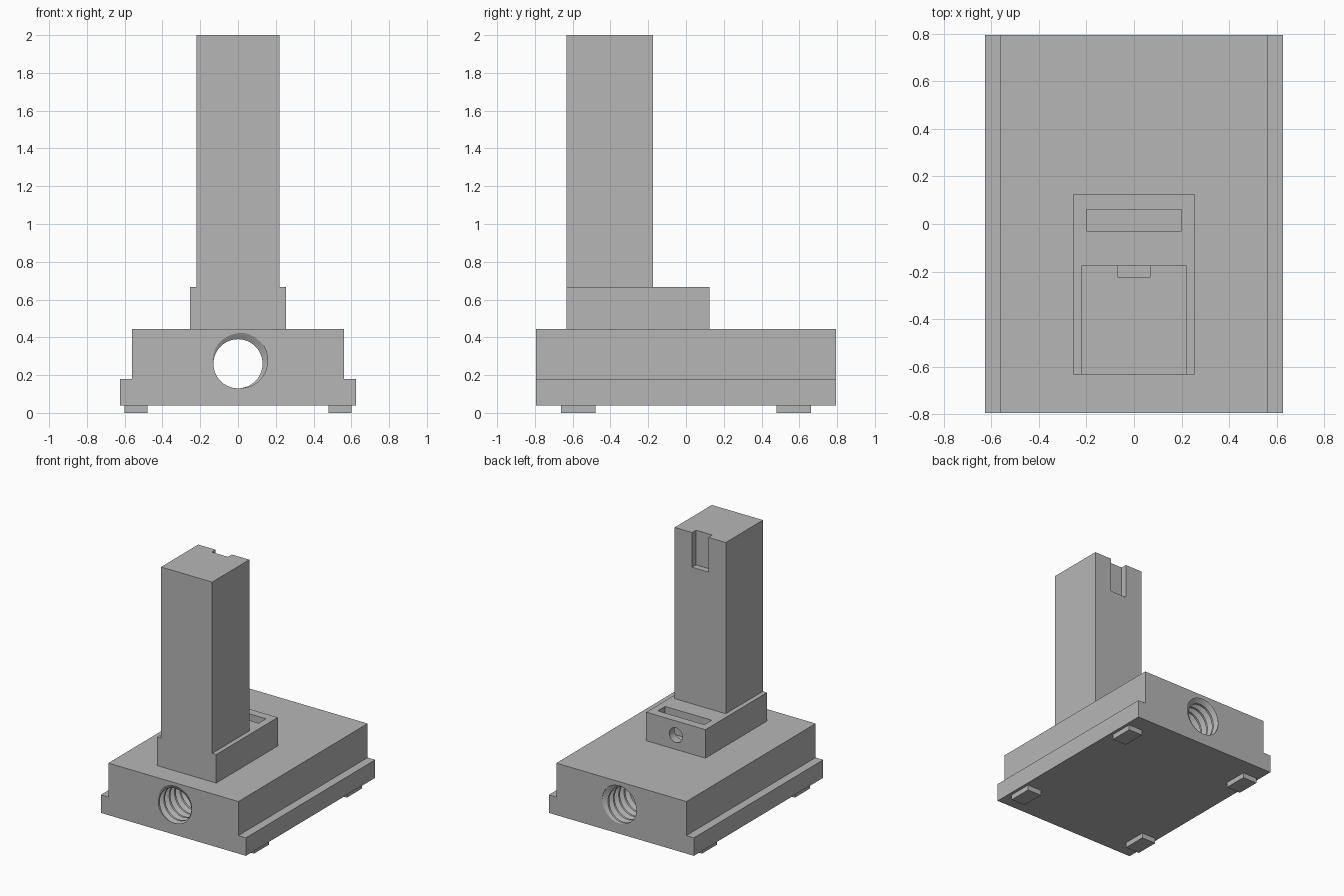
import bpy, bmesh, math

default = bpy.data.objects.get("Cube")
if default:
    bpy.data.objects.remove(default, do_unlink=True)

# Single plain grey material
grey = bpy.data.materials.new("matte grey")
grey.use_nodes = True
colour = (0.47, 0.47, 0.47, 1)
grey.diffuse_color = colour
grey.node_tree.nodes["Principled BSDF"].inputs["Base Color"].default_value = colour


def finish(name, bm):
    bmesh.ops.recalc_face_normals(bm, faces=bm.faces)
    mesh = bpy.data.meshes.new(name)
    bm.to_mesh(mesh)
    bm.free()
    mesh.materials.append(grey)
    obj = bpy.data.objects.new(name, mesh)
    bpy.context.collection.objects.link(obj)
    return obj


def box(name, x0, x1, y0, y1, z0, z1):
    bm = bmesh.new()
    bmesh.ops.create_cube(bm, size=1)
    for v in bm.verts:
        v.co = (x1 if v.co.x > 0 else x0, y1 if v.co.y > 0 else y0, z1 if v.co.z > 0 else z0)
    return finish(name, bm)


def extrude_y(name, outline, y0, y1):
    bm = bmesh.new()
    face = bm.faces.new([bm.verts.new((x, y0, z)) for x, z in outline])
    moved = bmesh.ops.extrude_face_region(bm, geom=[face])["geom"]
    for v in moved:
        if isinstance(v, bmesh.types.BMVert):
            v.co.y = y1
    return finish(name, bm)


def select_only(obj):
    bpy.ops.object.select_all(action="DESELECT")
    obj.select_set(True)
    bpy.context.view_layer.objects.active = obj


def cut(target, cutter):
    cutter.hide_render = True
    mod = target.modifiers.new("cut", "BOOLEAN")
    mod.operation = "DIFFERENCE"
    mod.solver = "EXACT"
    mod.object = cutter
    select_only(target)
    bpy.ops.object.modifier_apply(modifier=mod.name)
    bpy.data.objects.remove(cutter, do_unlink=True)


def thread_cutter(name, y_face, length, z, minor, major, pitch, sides=64):
    """Solid screw whose flanks follow the helix, longer than the hole."""
    profile = [(0.125, minor), (0.44, major), (0.56, major), (0.875, minor)]
    step = len(profile)
    rows = step * (math.ceil(length / pitch) + 5)
    start = y_face - 2.5 * pitch
    bm = bmesh.new()
    grid = []
    for i in range(sides):
        angle = math.radians(55) - math.tau * i / sides
        column = []
        for m in range(rows + (step if i == 0 else 0)):
            offset, r = profile[m % step]
            y = start + pitch * (m // step + offset + i / sides)
            column.append(bm.verts.new((r * math.cos(angle), y, z + r * math.sin(angle))))
        grid.append(column)
    for i in range(sides):
        a, b = grid[i], grid[(i + 1) % sides]
        shift = step if i == sides - 1 else 0
        for m in range(rows - 1):
            bm.faces.new((a[m], a[m + 1], b[m + 1 + shift], b[m + shift]))
    # Column 0 closes its own last turn, so drop the unused tail
    bmesh.ops.delete(bm, geom=[v for v in bm.verts if not v.link_faces], context="VERTS")
    tips = [bm.verts.new((0, y, z)) for y in (start - 0.2, y_face + length + 0.5)]
    for e in [e for e in bm.edges if len(e.link_faces) == 1]:
        bm.faces.new((*e.verts, tips[e.verts[0].co.y > 0]))
    return finish(name, bm)


# Stepped base with a threaded hole from front to back
half = [(0.625, 0.04), (0.625, 0.18), (0.56, 0.18), (0.56, 0.445)]
outline = half + [(-x, z) for x, z in reversed(half)]
base = extrude_y("base", outline, -0.795, 0.795)
cut(base, thread_cutter("thread_cutter", -0.795, 1.59, 0.26, 0.13, 0.166, 0.066))
select_only(base)
bpy.ops.object.shade_smooth_by_angle(angle=math.radians(25))

# Mounting block with nut slot and round bolt hole at the back
block = box("block", -0.255, 0.255, -0.632, 0.125, 0.445, 0.667)
cut(block, box("slot_cutter", -0.2, 0.2, -0.03, 0.06, 0.47, 0.8))
ring = [(0.057 * math.cos(math.tau * i / 32), 0.556 + 0.057 * math.sin(math.tau * i / 32))
        for i in range(32)]
cut(block, extrude_y("bolt_hole_cutter", ring, -0.15, 0.2))
select_only(block)
bpy.ops.object.shade_smooth_by_angle(angle=math.radians(25))

# Tall column with a notch at the top of its back face
column = box("column", -0.22, 0.22, -0.632, -0.175, 0.667, 2)
cut(column, box("notch_cutter", -0.07, 0.07, -0.223, -0.1, 1.73, 2.1))

# Four thin feet
for side, sx in (("left", 1), ("right", -1)):
    for end, sy in (("front", -1), ("back", 1)):
        xs = sorted((sx * 0.48, sx * 0.602))
        ys = sorted((sy * 0.478, sy * 0.663))
        box(f"{end}_{side}_foot", *xs, *ys, 0, 0.04)
